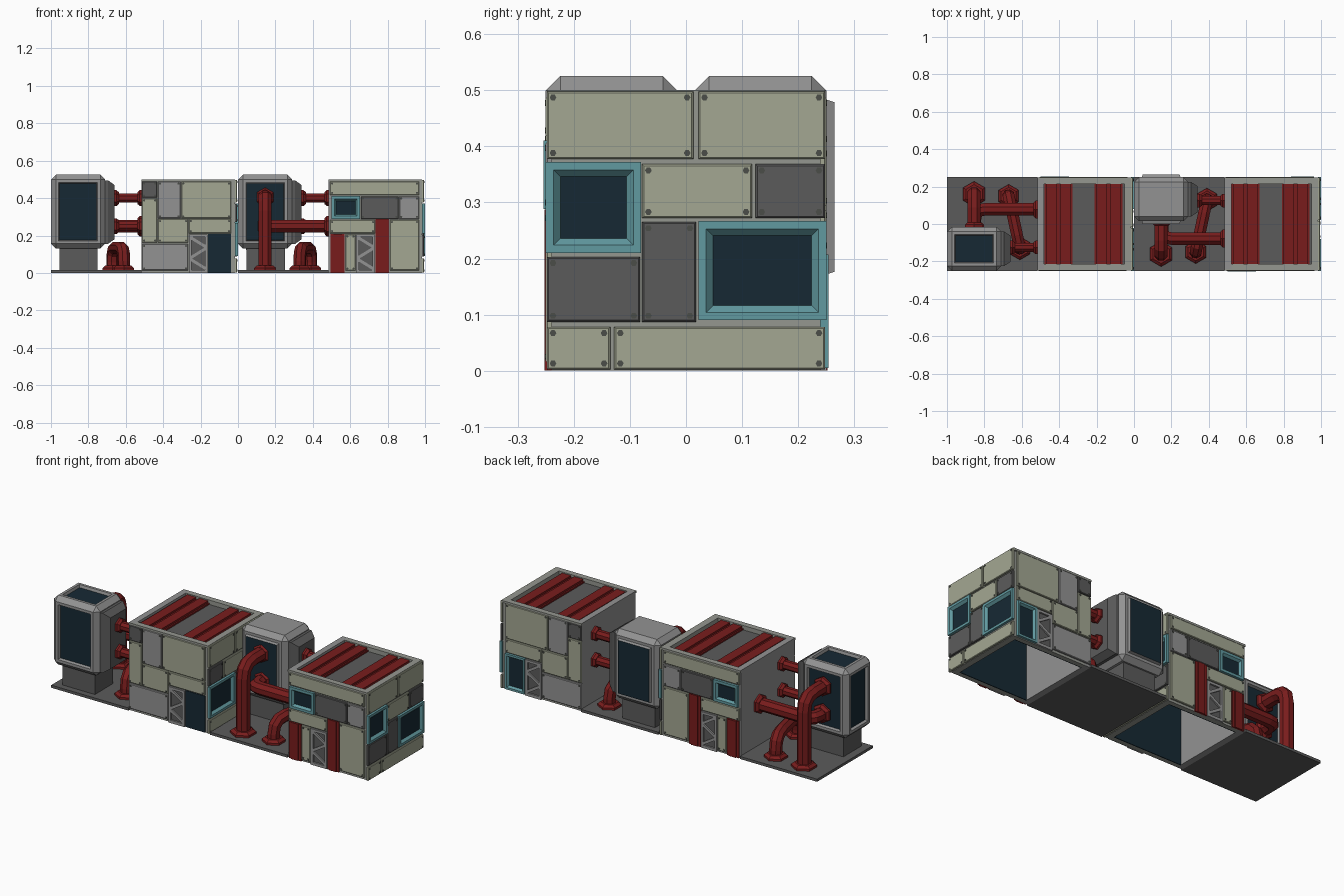
import bpy, bmesh, math
from mathutils import Vector

if "Cube" in bpy.data.objects:
    bpy.data.objects.remove(bpy.data.objects["Cube"])

COL = dict(beige=(.37, .39, .29), dark=(.105, .105, .105), grey=(.29, .29, .29), teal=(.12, .32, .35),
           navy=(.008, .022, .034), red=(.19, .012, .012), shell=(.30, .31, .28), rivet=(.07, .075, .065))
MATS = {}
for k, c in COL.items():
    MATS[k] = bpy.data.materials.new(k)
    MATS[k].diffuse_color = (*c, 1)


def finish(name, bm, cols):
    bmesh.ops.recalc_face_normals(bm, faces=bm.faces)
    me = bpy.data.meshes.new(name)
    bm.to_mesh(me)
    bm.free()
    for c in cols:
        me.materials.append(MATS[c])
    ob = bpy.data.objects.new(name, me)
    bpy.context.collection.objects.link(ob)
    return ob


def loft(bm, loops, mat=0, cap=None):
    """Closed skin through equal-length point loops, capped at both ends."""
    vs = [[bm.verts.new(p) for p in l] for l in loops]
    n = len(vs[0])
    for a, b in zip(vs, vs[1:]):
        for i in range(n):
            bm.faces.new((a[i], a[(i + 1) % n], b[(i + 1) % n], b[i])).material_index = mat
    bm.faces.new(vs[0]).material_index = mat
    bm.faces.new(vs[-1]).material_index = mat if cap is None else cap


def box(name, x0, x1, y0, y1, z0, z1, col):
    bm = bmesh.new()
    loft(bm, [[(x0, y0, z), (x1, y0, z), (x1, y1, z), (x0, y1, z)] for z in (z0, z1)])
    return finish(name, bm, [col])


def rect(u0, u1, v0, v1, i=0):
    return [(u0 + i, v0 + i), (u1 - i, v0 + i), (u1 - i, v1 - i), (u0 + i, v1 - i)]


def pipe(name, pts, r, arc=.06):
    """Octagonal tube along a planar path with rounded corners."""
    pts = [Vector(p) for p in pts]
    path = [pts[0]]
    for a, b, c in zip(pts, pts[1:], pts[2:]):
        p, q = b + (a - b).normalized() * arc, b + (c - b).normalized() * arc
        path += [p * (1 - t) ** 2 + b * 2 * t * (1 - t) + q * t * t for t in (0, .33, .67, 1)]
    path.append(pts[-1])
    first = (pts[1] - pts[0]).normalized()
    if len(pts) > 2:
        side = first.cross(pts[2] - pts[1]).normalized()
    else:
        side = first.orthogonal().normalized()
    rings = []
    for i, p in enumerate(path):
        a = (p - path[i - 1]).normalized() if i else first
        b = (path[i + 1] - p).normalized() if i + 1 < len(path) else a
        t = (a + b).normalized()
        n = side.cross(t) / max(t.dot(a), .5)
        rings.append([p + r * (math.cos(w) * n + math.sin(w) * side)
                      for w in [math.pi / 8 + k * math.pi / 4 for k in range(8)]])
    bm = bmesh.new()
    loft(bm, rings)
    finish(name, bm, ["red"])


def flange(p, d, r=.055, h=.025):
    """Hexagonal tapered pipe collar."""
    q = Vector(d).to_track_quat('Z', 'Y')
    bm = bmesh.new()
    loft(bm, [[Vector(p) + q @ Vector((k * math.sin(w), k * math.cos(w), z))
               for w in [j * math.pi / 3 for j in range(6)]] for k, z in ((r, 0), (r, h * .5), (r * .75, h))])
    finish("pipe_flange", bm, ["red"])


# plates on each wall: colour, u0, u1, z0, z1
FRONT = [("dark", .485, .57, .40, .49), ("grey", .57, .695, .29, .49), ("beige", .695, .965, .29, .49),
         ("beige", .485, .57, .16, .40), ("beige", .57, .735, .16, .29), ("beige", .735, .965, .21, .29),
         ("grey", .485, .735, .012, .157)]
BACK = [("beige", .49, .97, .415, .49), ("dark", .655, .86, .287, .41), ("grey", .86, .97, .287, .41),
        ("beige", .49, .735, .21, .285), ("beige", .572, .63, .01, .208), ("beige", .81, .97, .012, .285)]
RIGHT = [("beige", -.25, .015, .375, .5), ("beige", .02, .25, .375, .5), ("beige", -.08, .12, .27, .37),
         ("dark", .122, .25, .27, .37), ("dark", -.25, -.08, .085, .205), ("dark", -.08, .02, .085, .267),
         ("beige", -.25, -.133, 0, .08), ("beige", -.13, .25, 0, .08)]


def module(ox, s):
    def at(face, u, v, d):
        if face == "right":
            return (ox + .985 + d, -s * u, v)
        return (ox + u, s * (-.24 - d if face == "front" else .24 + d), v)

    def skin(face, layers):
        return [[at(face, u, v, d) for u, v in pts] for pts, d in layers]

    # riveted wall plates
    def plate(face, col, *r):
        bm = bmesh.new()
        loft(bm, skin(face, [(rect(*r, .002), -.002), (rect(*r, .002), .007), (rect(*r, .005), .01)]))
        for u, v in rect(*r, .013):
            hexa = [(u + .006 * math.cos(k * math.pi / 3), v + .006 * math.sin(k * math.pi / 3)) for k in range(6)]
            loft(bm, skin(face, [(hexa, .009), (hexa, .0115)]), 1)
        finish(face + "_plate", bm, [col, "rivet"])

    # framed windows with sloping reveal
    def window(face, u0, u1, v0, v1, w=.014, bev=.012):
        r = (u0, u1, v0, v1)
        bm = bmesh.new()
        loft(bm, skin(face, [(rect(*r), -.002), (rect(*r), .014), (rect(*r, w), .014),
                             (rect(*r, w + bev), .001)]), 0, 1)
        finish(face + "_window", bm, ["teal", "navy"])

    def slab(name, face, pts, d0, d1, col):
        bm = bmesh.new()
        loft(bm, skin(face, [(pts, d0), (pts, d1)]))
        finish(name, bm, [col])

    # open-truss door
    def door(face, u0, u1, h=.205):
        slab("door_back", face, rect(u0, u1, 0, h), -.002, .001, "dark")
        for r in ((u0, u0 + .014, 0, h), (u1 - .014, u1, 0, h), (u0, u1, h - .014, h), (u0, u1, 0, .016)):
            slab("door_frame", face, rect(*r), 0, .01, "grey")
        n, step = 3, (h - .03) / 3
        for i in range(n):
            a, b = (u0 + .01, u1 - .01) if i % 2 else (u1 - .01, u0 + .01)
            z = .014 + i * step
            slab("door_brace", face, [(a, z), (a, z + .018), (b, z + step + .009), (b, z + step - .009)],
                 0, .009, "grey")

    for face, rows in (("front", FRONT), ("back", BACK), ("right", RIGHT)):
        for row in rows:
            plate(face, *row)
    window("right", -.25, -.08, .21, .372)
    window("right", .022, .25, .09, .267)
    window("back", .50, .652, .288, .41, .015, .01)
    if s > 0:
        slab("front_glass", "front", rect(.84, .963, 0, .207), -.002, .004, "navy")
    else:
        window("front", .84, .963, .005, .207, .012, .008)
    door("front", .737, .837)
    door("back", .632, .732)
    # red wall columns
    for u0, u1, h in ((.495, .57, .208), (.735, .808, .287)):
        slab("red_column", "back", rect(u0, u1, 0, h), -.002, .007, "red")
        slab("red_column_ridge", "back", rect(u0 + .015, u1 - .015, 0, h), .006, .012, "red")

    def mbox(name, x0, x1, y0, y1, z0, z1, col):
        ya, yb = sorted((s * y0, s * y1))
        return box(name, ox + x0, ox + x1, ya, yb, z0, z1, col)

    # house walls, open underneath
    mbox("house_left_wall", .485, .52, -.24, .24, 0, .5, "grey")
    mbox("house_right_wall", .95, .985, -.24, .24, 0, .5, "shell")
    for k in (-1, 1):
        mbox("house_side_wall", .52, .95, k * .215, k * .24, 0, .5, "shell")
        mbox("house_side_rim", .485, .985, k * .238, k * .248, .488, .5, "shell")
        mbox("house_inner_glass", .52, .95, k * .21, k * .215, 0, .46, "navy")
    # recessed roof with ribbed red bands
    mbox("roof", .51, .96, -.23, .23, .455, .475, "dark")
    for x in (.522, .79):
        mbox("roof_band", x, x + .148, -.216, .216, .47, .483, "red")
        for dx in (.008, .084):
            mbox("roof_band_rib", x + dx, x + dx + .056, -.216, .216, .48, .494, "red")

    # tank base and pedestal
    mbox("tank_base_plate", 0, .485, -.25, .25, 0, .015, "dark")
    mbox("tank_pedestal", .045, .25, -.215, -.05, .012, .145, "dark")
    # chamfered tank with recessed glass
    bm = bmesh.new()
    lo, hi = Vector((0, -.25, .13)), Vector((.29, -.015, .525))
    for v in bmesh.ops.create_cube(bm, size=1)['verts']:
        p = [lo[i] if v.co[i] < 0 else hi[i] for i in range(3)]
        v.co = (ox + p[0], s * p[1], p[2])
    bmesh.ops.recalc_face_normals(bm, faces=bm.faces)
    bmesh.ops.bevel(bm, geom=bm.edges[:], offset=.026, segments=1, affect='EDGES')
    bm.normal_update()
    glass = [f for f in bm.faces if f.calc_area() > .02 and max(abs(c) for c in f.normal) > .99
             and f.normal.z > -.5 and f.normal.x < .5]
    bmesh.ops.inset_individual(bm, faces=glass, thickness=.022, depth=0)
    bmesh.ops.inset_individual(bm, faces=glass, thickness=.007, depth=-.015)
    for f in glass:
        f.material_index = 1
    finish("tank", bm, ["grey", "navy"])
    # tapered side housing where the pipes leave the tank
    bm = bmesh.new()
    loft(bm, [[(ox + x, s * (-.1325 + a), .325 + b) for a, b in rect(-w, w, -h, h)]
              for x, w, h in ((.285, .092, .17), (.305, .092, .17), (.34, .07, .145))])
    finish("tank_side_housing", bm, ["dark"])

    def P(x, y, z):
        return Vector((ox + x, s * y, z))

    # straight pipes between tank and house
    for z in (.40, .25):
        pipe("straight_pipe", [P(.335, -.125, z), P(.49, -.125, z)], .026)
        flange(P(.338, -.125, z), (1, 0, 0), .042)
        flange(P(.487, -.125, z), (-1, 0, 0), .042)
    # tall pipe from floor over into the tank
    pipe("tall_pipe", [P(.145, .16, .01), P(.145, .16, .405), P(.145, -.02, .405)], .038, .075)
    flange(P(.145, .16, .014), (0, 0, 1), .068)
    flange(P(.145, -.016, .405), (0, s, 0), .055)
    # elbow pipe from house into the tank
    pipe("elbow_pipe", [P(.49, .078, .25), P(.15, .078, .25), P(.15, -.02, .25)], .036, .05)
    flange(P(.487, .078, .25), (-1, 0, 0), .055)
    flange(P(.15, -.016, .25), (0, s, 0), .055)
    # low arch pipe standing on the floor
    a, b = P(.33, .15, .01), P(.39, -.13, .01)
    up = Vector((0, 0, .125))
    pipe("arch_pipe", [a, a + up, b + up, b], .034, .075)
    for p in (a, b):
        flange(p + Vector((0, 0, .004)), (0, 0, 1), .062)


module(-1.0, 1)
module(0.0, -1)

for m in bpy.data.materials:
    if m.users and not m.is_grease_pencil:
        m.use_nodes = True
        m.node_tree.nodes["Principled BSDF"].inputs["Base Color"].default_value = m.diffuse_color
